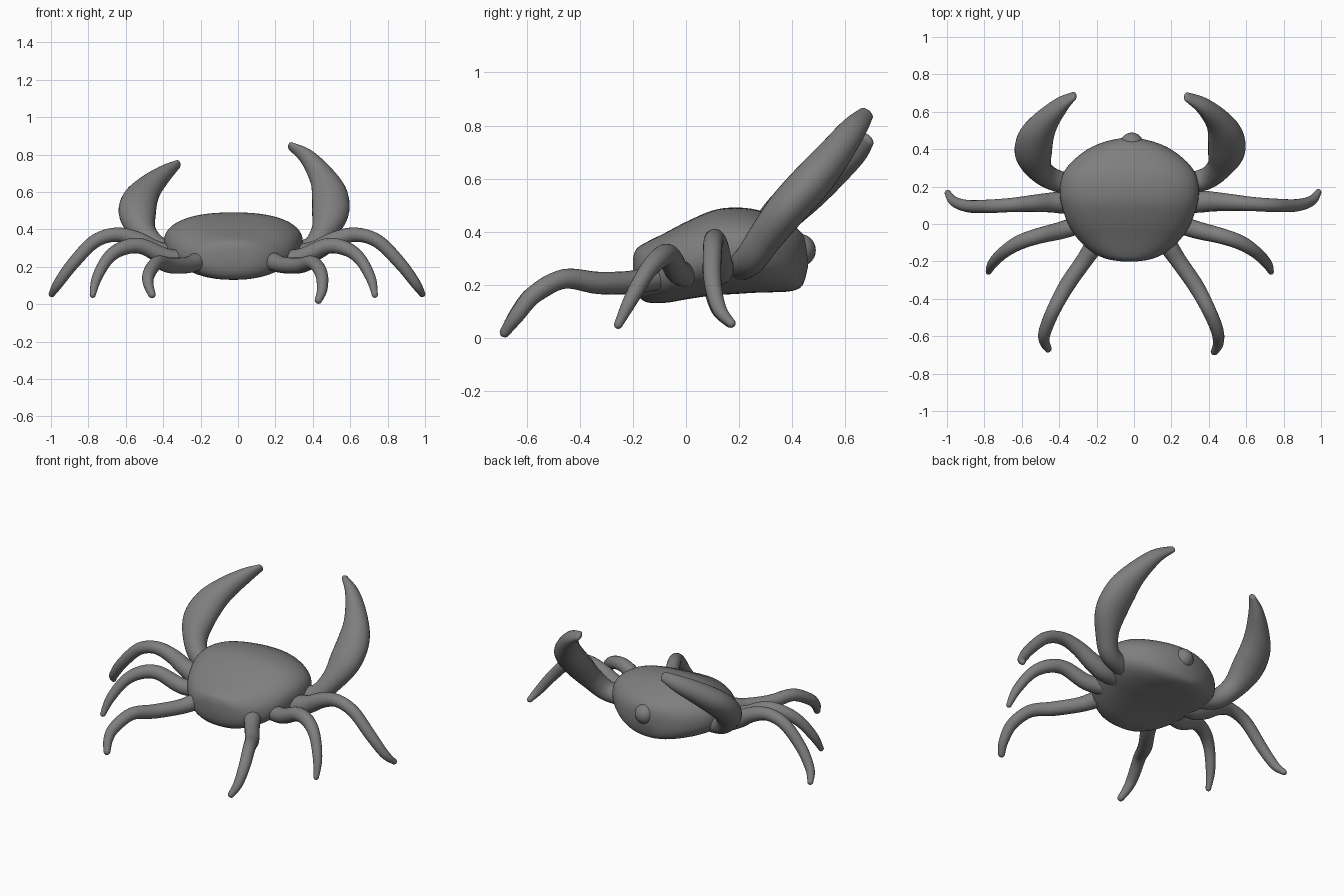
import bpy, bmesh, math
from mathutils import Vector

if "Cube" in bpy.data.objects:
    bpy.data.objects.remove(bpy.data.objects["Cube"])

grey = bpy.data.materials.new("dark_grey")
grey.diffuse_color = (0.21, 0.21, 0.21, 1)
grey.use_nodes = True
grey.node_tree.nodes["Principled BSDF"].inputs["Base Color"].default_value = grey.diffuse_color


def smooth_rows(rows, steps):
    """Catmull-Rom interpolation through rows of numbers."""
    out = []
    for i in range(len(rows) - 1):
        p0, p1, p2 = rows[max(i - 1, 0)], rows[i], rows[i + 1]
        p3 = rows[min(i + 2, len(rows) - 1)]
        for s in range(steps):
            t = s / steps
            out.append([0.5 * (2 * b + (c - a) * t + (2 * a - 5 * b + 4 * c - d) * t * t
                               + (3 * b - a - 3 * c + d) * t ** 3)
                        for a, b, c, d in zip(p0, p1, p2, p3)])
    out.append(list(rows[-1]))
    return out


def loft(name, rings):
    """Skin a list of closed rings and cap both ends."""
    bm = bmesh.new()
    vs = [[bm.verts.new(p) for p in ring] for ring in rings]
    n = len(vs[0])
    for a, b in zip(vs, vs[1:]):
        for i in range(n):
            j = (i + 1) % n
            bm.faces.new((a[i], a[j], b[j], b[i]))
    bm.faces.new(vs[0])
    bm.faces.new(vs[-1])
    bmesh.ops.recalc_face_normals(bm, faces=bm.faces[:])
    for f in bm.faces:
        f.smooth = True
    me = bpy.data.meshes.new(name)
    bm.to_mesh(me)
    bm.free()
    me.materials.append(grey)
    ob = bpy.data.objects.new(name, me)
    bpy.context.collection.objects.link(ob)
    return ob


def limb(name, rows, normal, sides=20):
    """Tapered tube; rows are x, y, z, width radius, thickness radius."""
    rows = smooth_rows(rows, 6)
    normal = Vector(normal).normalized()
    pts = [Vector(r[:3]) for r in rows]
    stations = []
    for i, r in enumerate(rows):
        t = (pts[min(i + 1, len(pts) - 1)] - pts[max(i - 1, 0)]).normalized()
        stations.append((pts[i], t, r[3], r[4]))
    p, t, w, h = stations[-1]
    for a in (0.4, 0.8, 1.2, 1.5):        # rounded tip
        stations.append((p + t * min(w, h) * math.sin(a), t, w * math.cos(a), h * math.cos(a)))
    rings = []
    for p, t, w, h in stations:
        u = t.cross(normal).normalized()
        v = u.cross(t)
        rings.append([p + u * w * math.cos(k * math.tau / sides)
                      + v * h * math.sin(k * math.tau / sides) for k in range(sides)])
    return loft(name, rings)


# Shell: superellipse sections along y (y, half width, bottom, top)
sections = [
    (-0.200, 0.04, 0.23, 0.30), (-0.187, 0.12, 0.17, 0.335), (-0.15, 0.20, 0.135, 0.36),
    (-0.08, 0.275, 0.132, 0.395), (0.0, 0.327, 0.145, 0.437), (0.10, 0.362, 0.16, 0.48),
    (0.18, 0.372, 0.165, 0.491), (0.26, 0.358, 0.17, 0.484), (0.33, 0.31, 0.172, 0.46),
    (0.40, 0.222, 0.177, 0.425), (0.44, 0.13, 0.20, 0.39), (0.46, 0.04, 0.27, 0.34)]


def power(c, n=2.35):
    return math.copysign(abs(c) ** (2 / n), c)


rings = []
for y, w, lo, hi in smooth_rows(sections, 4):
    rings.append([(-0.025 + w * power(math.cos(a)), y,
                   (lo + hi) / 2 + (hi - lo) / 2 * power(math.sin(a)))
                  for a in (k * math.tau / 56 for k in range(56))])
loft("shell", rings)

# Round snout
bpy.ops.mesh.primitive_uv_sphere_add(segments=24, ring_count=14, radius=0.062,
                                     location=(-0.012, 0.427, 0.33))
snout = bpy.context.object
snout.name = "snout"
snout.data.materials.append(grey)
bpy.ops.object.shade_smooth()

# Walking legs: x, y, z, radius
legs = {
    "front_leg": [(0.22, 0.12, 0.25, 0.05), (0.33, 0.12, 0.26, 0.06), (0.42, 0.12, 0.29, 0.053),
                  (0.52, 0.115, 0.345, 0.045), (0.63, 0.107, 0.372, 0.038),
                  (0.75, 0.10, 0.335, 0.036), (0.87, 0.10, 0.215, 0.033),
                  (0.95, 0.125, 0.11, 0.027), (0.985, 0.17, 0.055, 0.017)],
    "middle_leg": [(0.18, 0.02, 0.24, 0.05), (0.33, -0.03, 0.25, 0.047), (0.47, -0.065, 0.31, 0.042),
                   (0.57, -0.10, 0.30, 0.039), (0.65, -0.15, 0.245, 0.033),
                   (0.71, -0.21, 0.14, 0.027), (0.732, -0.255, 0.05, 0.016)],
    "rear_leg": [(0.10, 0.02, 0.25, 0.05), (0.18, -0.11, 0.23, 0.05), (0.24, -0.20, 0.21, 0.044),
                 (0.33, -0.33, 0.207, 0.042), (0.40, -0.46, 0.222, 0.037),
                 (0.445, -0.57, 0.165, 0.034), (0.45, -0.64, 0.08, 0.028), (0.43, -0.682, 0.022, 0.02)]}
left_shift = {"front_leg": -0.02, "middle_leg": -0.045, "rear_leg": -0.03}
for name, rows in legs.items():
    for side in (1, -1):
        dx = left_shift[name] if side < 0 else 0
        if name == "front_leg" and side < 0:   # left front foot reaches only to x = -1
            path = [(-x - 0.01 - 0.03 * (1 - x), y - 0.005, z, r, r) for x, y, z, r in rows]
        elif side < 0:
            path = [(-x + dx, y + (0.015 if y < -0.6 else 0), z + (0.03 if y < -0.6 else 0), r, r)
                    for x, y, z, r in rows]
        else:
            path = [(x, y, z, r, r) for x, y, z, r in rows]
        d = Vector(path[-1][:3]) - Vector(path[0][:3])
        limb(("right_" if side > 0 else "left_") + name, path, (-d.y, d.x, 0))

# Claws: broad flattened horns raised over the shell
widths = [(0.06, 0.055), (0.057, 0.06), (0.068, 0.066), (0.098, 0.075),
          (0.096, 0.076), (0.070, 0.066), (0.042, 0.05), (0.018, 0.03)]
right = [(0.22, 0.20, 0.27), (0.38, 0.24, 0.295), (0.455, 0.30, 0.38), (0.493, 0.38, 0.485),
         (0.49, 0.47, 0.585), (0.45, 0.55, 0.68), (0.37, 0.63, 0.785), (0.285, 0.678, 0.843)]
left = [(-0.26, 0.20, 0.27), (-0.41, 0.23, 0.295), (-0.50, 0.285, 0.375), (-0.537, 0.37, 0.475),
        (-0.525, 0.46, 0.555), (-0.47, 0.55, 0.63), (-0.39, 0.635, 0.70), (-0.325, 0.682, 0.746)]
limb("right_claw", [p + w for p, w in zip(right, widths)], (0, -0.78, 0.62), 28)
limb("left_claw", [p + w for p, w in zip(left, widths)], (0, -0.65, 0.75), 28)
